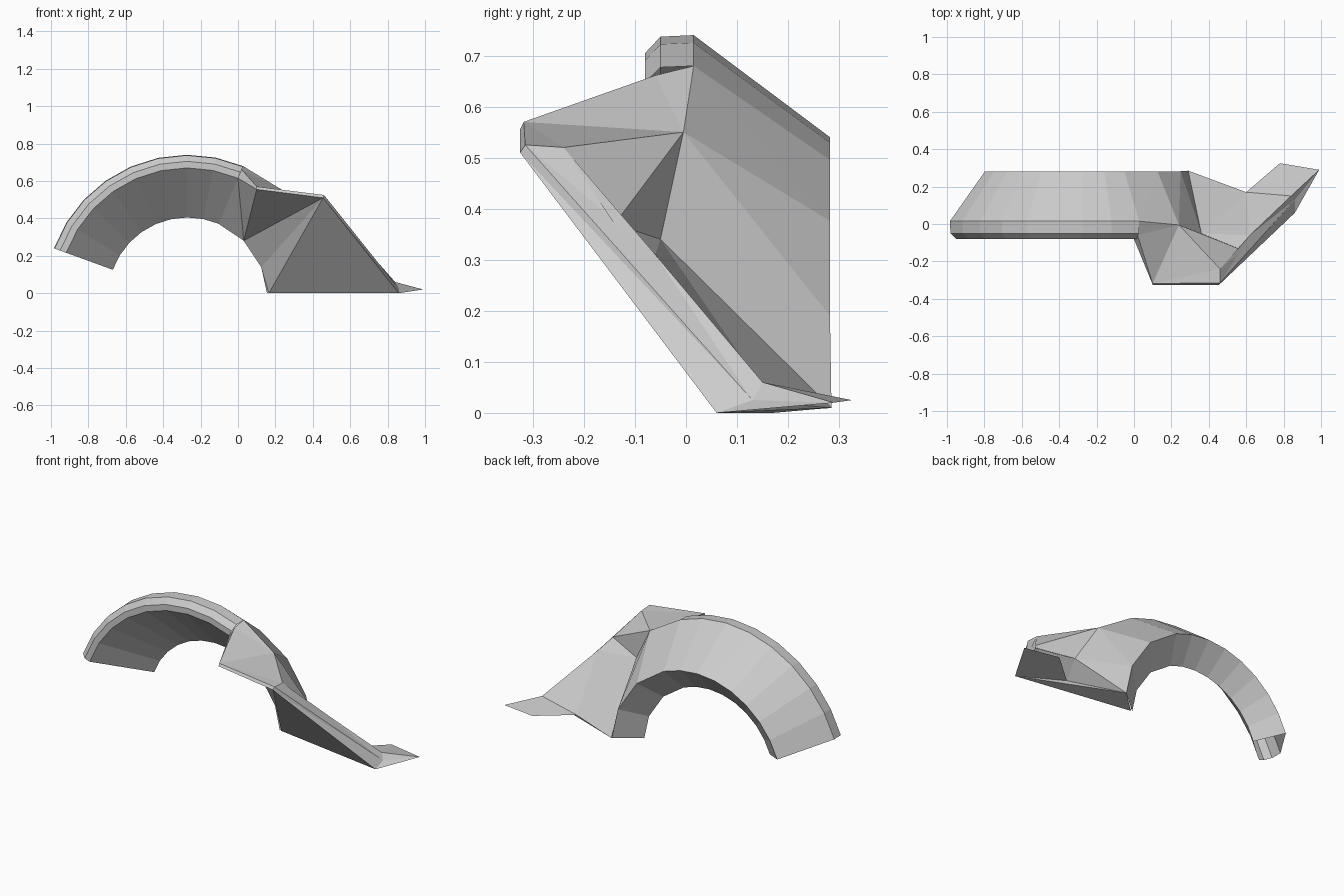
import bpy
from math import cos, sin, radians

if "Cube" in bpy.data.objects:
    bpy.data.objects.remove(bpy.data.objects["Cube"])

CX, CZ = -0.27, -0.02           # wheel arch centre


def make(name, verts, faces):
    me = bpy.data.meshes.new(name)
    me.from_pydata(verts, [], faces)
    me.validate()
    ob = bpy.data.objects.new(name, me)
    bpy.context.collection.objects.link(ob)
    return ob


def ring(y, r, deg):
    a = radians(deg)
    return (CX + r * cos(a), y, CZ + r * sin(a))


def loft(name, sections, closed=False):
    n = len(sections[0])
    verts = [v for s in sections for v in s]
    faces = []
    for i in range(len(sections) - 1):
        for j in range(n if closed else n - 1):
            k = (j + 1) % n
            faces.append((i * n + j, i * n + k, (i + 1) * n + k, (i + 1) * n + j))
    return make(name, verts, faces)


# Wheel arch: lip, sloping outer skin, inner return and front liner
profile = [(-0.08, 0.69), (-0.08, 0.725), (-0.05, 0.757), (0.015, 0.76),
           (0.282, 0.56), (0.17, 0.425)]
angles = [160 - i * (160 - 67) / 8 for i in range(9)]
loft("wheel_arch", [[ring(y, r, a) for y, r in profile] for a in angles], True)

# Inner return carried down to the ground behind the front panel
lower = [67, 45, 22, 3]
loft("arch_lower_return",
     [[ring(0.282, 0.56, a), ring(0.17, 0.425, a)] for a in lower])

# Front panel corner points
P = {
    "lip_front": ring(-0.06, 0.74, 67), "lip_top": ring(0.015, 0.76, 67),
    "lip_low": ring(-0.08, 0.69, 67),
    "nose_in": (0.10, -0.318, 0.57), "nose_in_low": (0.10, -0.325, 0.555),
    "nose_out": (0.46, -0.315, 0.525), "nose_out_low": (0.455, -0.325, 0.51),
    "crest": (0.24, -0.005, 0.55), "brow": (0.46, -0.24, 0.52),
    "step": (0.58, -0.14, 0.37), "step_low": (0.62, -0.06, 0.31),
    "valley": (0.36, -0.05, 0.34),
    "toe_a": (0.84, 0.15, 0.06), "toe_b": (0.86, 0.13, 0.025),
    "foot": (0.86, 0.06, 0.0), "tip": (0.99, 0.29, 0.02),
    "wing": (0.78, 0.325, 0.025), "notch": (0.60, 0.17, 0.02),
    "b0": ring(0.282, 0.56, 67), "b1": ring(0.282, 0.56, 45),
    "b2": ring(0.282, 0.56, 22), "b3": (0.29, 0.285, 0.01),
    "i0": ring(0.17, 0.425, 67), "i1": ring(0.17, 0.425, 45),
    "i2": ring(0.17, 0.425, 22), "i3": (0.165, 0.17, 0.0),
}


def panel(name, text):
    keys = list(P)
    make(name, [P[k] for k in keys],
         [tuple(keys.index(k) for k in f.split()) for f in text.strip().splitlines()])


# Upper skin between the arch and the nose
panel("nose_top", """
lip_front nose_in crest
lip_front crest lip_top
nose_in nose_out brow
nose_in brow crest
crest brow step
crest step valley
nose_in_low nose_out_low nose_out nose_in
lip_low nose_in_low nose_in lip_front""")

# Outer skin falling from the crest to the ground behind
panel("rear_slope", """
lip_top crest b1
lip_top b1 b0
crest valley b2
crest b2 b1
valley b3 b2
valley notch b3""")

# Raked strip and the flat wing running down to the tip
panel("lower_wing", """
nose_out toe_b step_low
nose_out step_low brow
brow step_low step
toe_b toe_a step_low
valley step step_low
valley step_low notch
step_low toe_a notch
notch toe_a wing
toe_a tip wing
toe_b tip toe_a
nose_out_low foot toe_b
nose_out_low toe_b nose_out
foot tip toe_b""")

# Front face and floor
panel("front_face", """
lip_low i1 nose_in_low
lip_low i0 i1
nose_in_low i1 nose_out_low
nose_out_low i1 i2
nose_out_low i2 i3
nose_out_low i3 foot
foot i3 b3
foot b3 notch
foot notch wing
foot wing tip""")
